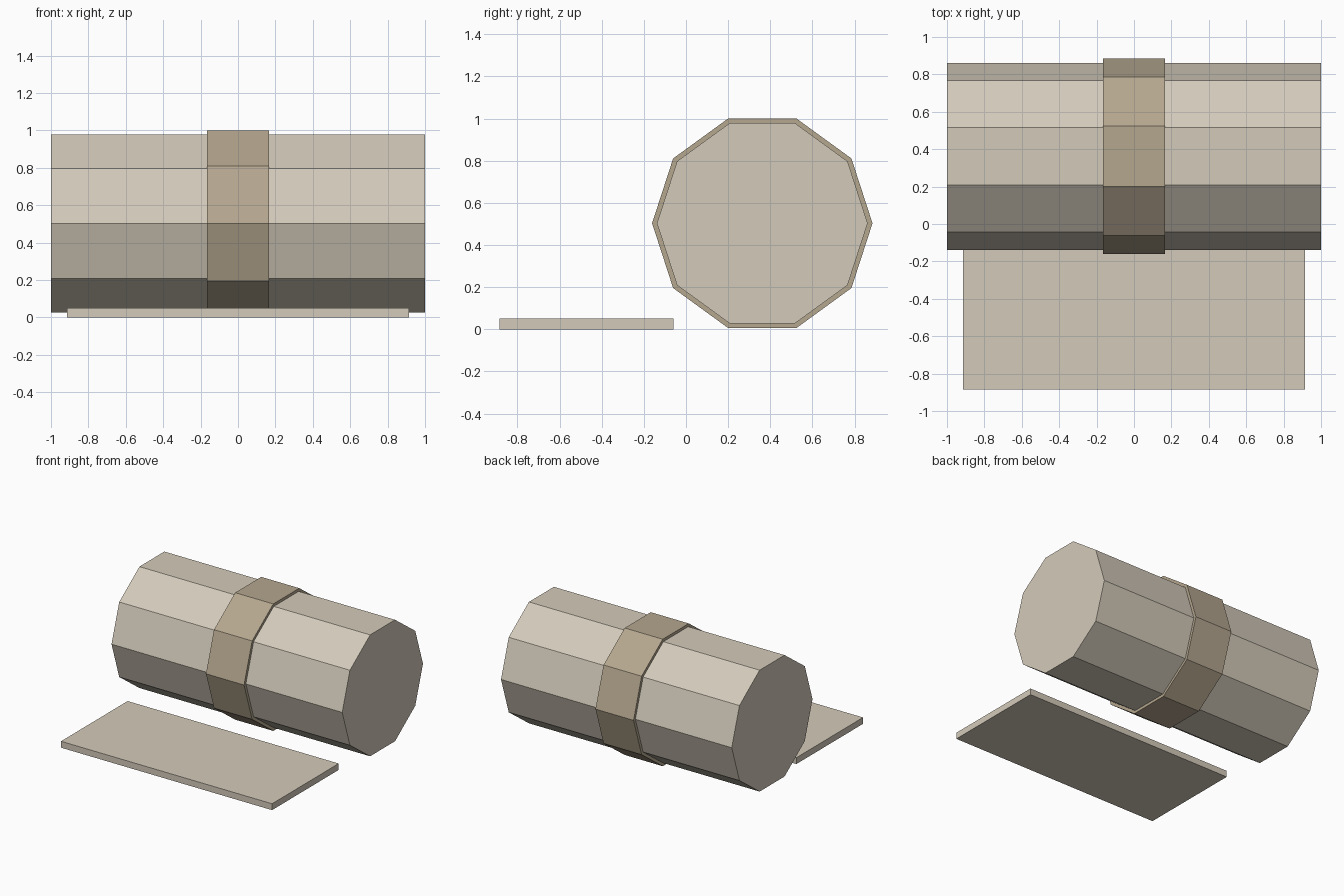
import bpy
import bmesh
from math import cos, sin, tau

default = bpy.data.objects.get("Cube")
if default:
    bpy.data.objects.remove(default, do_unlink=True)


def material(name, rgb):
    mat = bpy.data.materials.new(name)
    mat.use_nodes = True
    mat.diffuse_color = (*rgb, 1)
    shader = mat.node_tree.nodes["Principled BSDF"]
    shader.inputs["Base Color"].default_value = (*rgb, 1)
    shader.inputs["Roughness"].default_value = 0.9
    return mat


def prism(name, outline, half_length, mat):
    """Extrude a (y, z) outline symmetrically along x."""
    bm = bmesh.new()
    base = bm.faces.new([bm.verts.new((-half_length, y, z)) for y, z in outline])
    result = bmesh.ops.extrude_face_region(bm, geom=[base], use_keep_orig=True)
    moved = [v for v in result["geom"] if isinstance(v, bmesh.types.BMVert)]
    bmesh.ops.translate(bm, verts=moved, vec=(2 * half_length, 0, 0))
    bmesh.ops.recalc_face_normals(bm, faces=bm.faces)
    mesh = bpy.data.meshes.new(name)
    bm.to_mesh(mesh)
    bm.free()
    mesh.materials.append(mat)
    obj = bpy.data.objects.new(name, mesh)
    bpy.context.collection.objects.link(obj)
    return obj


def decagon(radius, y=0.362, z=0.503):
    return [(y + radius * cos(tau * i / 10), z + radius * sin(tau * i / 10))
            for i in range(10)]


cream = material("cream fabric", (0.65, 0.59, 0.49))
tan = material("tan strap", (0.46, 0.385, 0.275))

# Rolled bedding and the strap around its middle
prism("bedroll", decagon(0.5), 1.0, cream)
prism("strap", decagon(0.523), 0.165, tan)

# Flat sheet lying in front of the roll
prism("flat_sheet", [(-0.885, 0), (-0.06, 0), (-0.06, 0.05), (-0.885, 0.05)], 0.915, cream)
